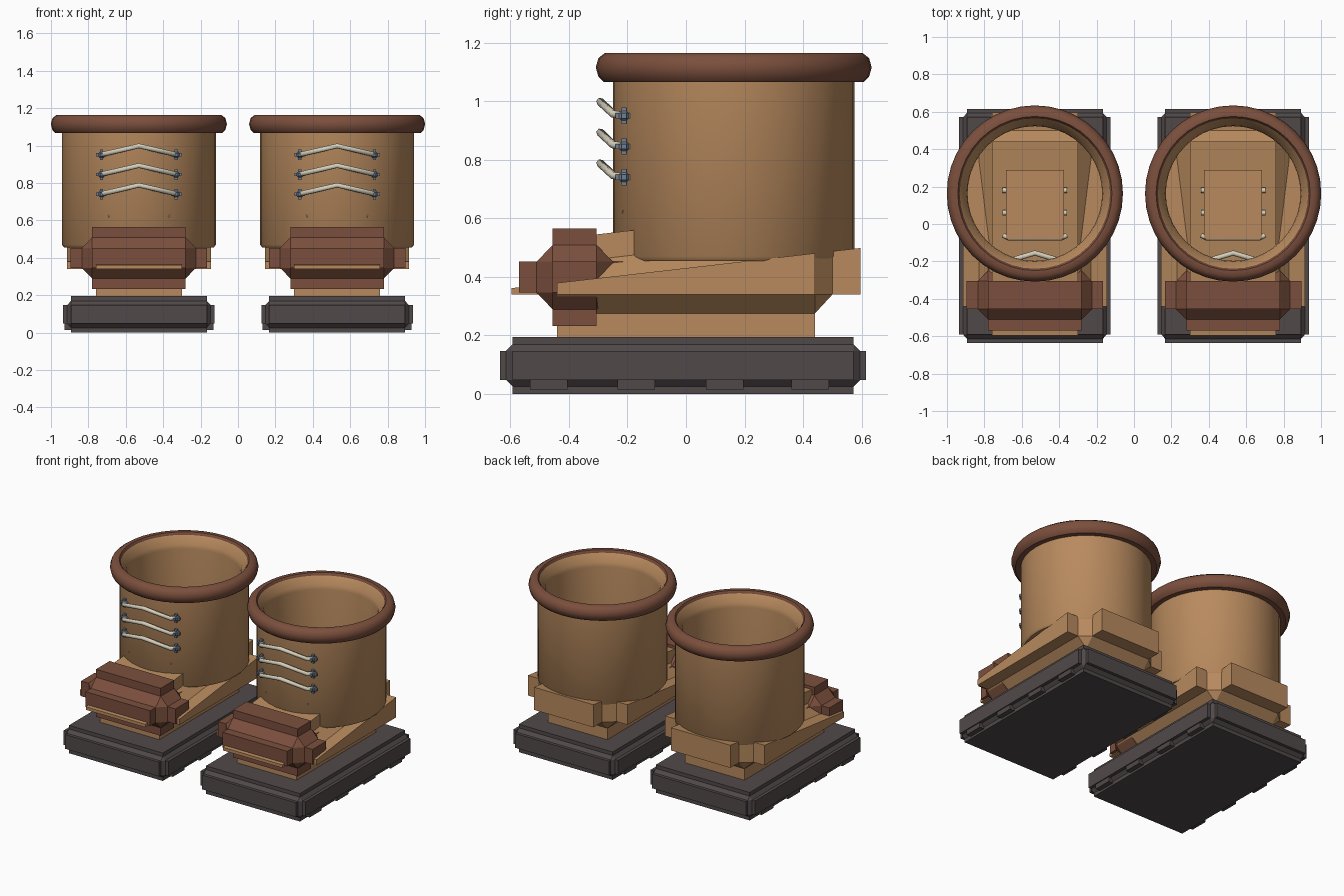
import bpy, bmesh, math
from mathutils import Vector

if "Cube" in bpy.data.objects:
    bpy.data.objects.remove(bpy.data.objects["Cube"])


def srgb(r, g, b):
    lin = lambda c: c / 12.92 if c <= 0.04045 else ((c + 0.055) / 1.055) ** 2.4
    return (lin(r / 255), lin(g / 255), lin(b / 255), 1)


def material(name, rgb):
    m = bpy.data.materials.new(name)
    m.diffuse_color = srgb(*rgb)
    m.use_nodes = True
    m.node_tree.nodes["Principled BSDF"].inputs["Base Color"].default_value = m.diffuse_color
    return m


TAN = material("tan_leather", (184, 138, 94))
BROWN = material("brown_leather", (123, 79, 61))
SOLE = material("dark_rubber", (81, 73, 74))
CREAM = material("cream_lace", (212, 206, 186))
STEEL = material("blue_steel", (112, 128, 146))


def finish(name, bm, mat, smooth=False):
    bmesh.ops.recalc_face_normals(bm, faces=bm.faces)
    me = bpy.data.meshes.new(name)
    bm.to_mesh(me)
    bm.free()
    ob = bpy.data.objects.new(name, me)
    bpy.context.collection.objects.link(ob)
    me.materials.append(mat)
    if smooth:
        bpy.ops.object.select_all(action='DESELECT')
        ob.select_set(True)
        bpy.context.view_layer.objects.active = ob
        bpy.ops.object.shade_smooth_by_angle(angle=math.radians(40))
    return ob


def add_box(bm, lo, hi):
    r = bmesh.ops.create_cube(bm, size=1)
    for v in r["verts"]:
        v.co = Vector([lo[i] + (v.co[i] + 0.5) * (hi[i] - lo[i]) for i in range(3)])


def add_padded(bm, c, inner, core, ext):
    """Bevelled block with a raised pad on each of its six sides."""
    pts = []
    for axis in range(3):
        for n in range(8):
            h = list(inner)
            h[axis] = core[axis]
            s = [1 if n >> k & 1 else -1 for k in range(3)]
            pts.append(bm.verts.new([c[i] + s[i] * h[i] for i in range(3)]))
    bmesh.ops.convex_hull(bm, input=pts)
    for axis in range(3):
        for s in (-1, 1):
            lo = [c[i] - inner[i] for i in range(3)]
            hi = [c[i] + inner[i] for i in range(3)]
            lo[axis], hi[axis] = sorted((c[axis] + s * core[axis], c[axis] + s * ext[axis]))
            add_box(bm, lo, hi)


def revolve(name, profile, cx, cy, mat, closed, steps=40):
    bm = bmesh.new()
    vs = [bm.verts.new((r, 0, z)) for r, z in profile]
    es = [bm.edges.new((a, b)) for a, b in zip(vs, vs[1:])]
    if closed:
        es.append(bm.edges.new((vs[-1], vs[0])))
    bmesh.ops.spin(bm, geom=vs + es, cent=(0, 0, 0), axis=(0, 0, 1),
                   angle=2 * math.pi, steps=steps)
    bmesh.ops.remove_doubles(bm, verts=bm.verts, dist=1e-4)
    bmesh.ops.translate(bm, verts=bm.verts, vec=(cx, cy, 0))
    return finish(name, bm, mat, True)


def lace(name, pts, cx):
    cu = bpy.data.curves.new(name, 'CURVE')
    cu.dimensions = '3D'
    cu.bevel_depth = 0.014
    cu.bevel_resolution = 1
    cu.use_fill_caps = True
    sp = cu.splines.new('POLY')
    sp.points.add(len(pts) - 1)
    for p, (x, y, z) in zip(sp.points, pts):
        p.co = (x + cx, y, z, 1)
    cu.materials.append(CREAM)
    bpy.context.collection.objects.link(bpy.data.objects.new(name, cu))


def boot(side, cx):
    # Sole with side treads
    bm = bmesh.new()
    add_padded(bm, (cx, -0.01, 0.0975), (0.363, 0.582, 0.05),
               (0.383, 0.604, 0.072), (0.405, 0.625, 0.0975))
    for y in (-0.468, -0.17, 0.132, 0.425):
        for s in (-1, 1):
            x0, x1 = sorted((cx + s * 0.35, cx + s * 0.398))
            add_box(bm, (x0, y - 0.064, 0.015), (x1, y + 0.064, 0.055))
    finish(side + "_sole", bm, SOLE)

    # Foot, its upper half sloping up towards the heel
    bm = bmesh.new()
    add_padded(bm, (cx, 0, 0.385), (0.23, 0.44, 0.045),
               (0.30, 0.50, 0.11), (0.385, 0.595, 0.195))
    for v in bm.verts:
        if v.co.z > 0.4:
            v.co.z += 0.115 * v.co.y
        elif v.co.z < 0.2:
            v.co.z = 0.19
    finish(side + "_foot", bm, TAN)

    # Toe cap
    bm = bmesh.new()
    add_padded(bm, (cx, -0.38, 0.399), (0.25, 0.075, 0.053),
               (0.305, 0.13, 0.11), (0.365, 0.19, 0.166))
    finish(side + "_toe_cap", bm, BROWN)

    # Tongue inside the shaft
    bm = bmesh.new()
    add_box(bm, (cx - 0.155, -0.08, 0.52), (cx + 0.155, 0.29, 0.66))
    finish(side + "_tongue", bm, TAN)

    # Hollow shaft and rolled rim
    revolve(side + "_shaft", [(0, 0.455), (0.40, 0.455), (0.412, 0.47), (0.412, 1.15),
                              (0.405, 1.152), (0.365, 1.10), (0.36, 1.07),
                              (0.36, 0.47), (0, 0.47)], cx, 0.163, TAN, False)
    revolve(side + "_rim", [(0.405, 1.066), (0.445, 1.066), (0.462, 1.083), (0.471, 1.115),
                            (0.462, 1.147), (0.44, 1.164), (0.412, 1.164), (0.402, 1.15)],
            cx, 0.163, BROWN, True)

    # Front laces with cross-shaped studs
    for i in range(3):
        z = 0.95 - i * 0.105
        lace(f"{side}_lace_{i + 1}", [(-0.2, -0.205, z), (-0.18, -0.248, z + 0.006),
                                      (0, -0.293, z + 0.048),
                                      (0.18, -0.248, z + 0.006), (0.2, -0.205, z)], cx)
        bm = bmesh.new()
        for s in (-1, 1):
            add_padded(bm, (cx + s * 0.2, -0.212, z), (0.009,) * 3, (0.016,) * 3, (0.028,) * 3)
        finish(f"{side}_studs_{i + 1}", bm, STEEL)

    # Lower laces inside the shaft
    lace(side + "_inner_lace_1", [(-0.165, -0.205, 0.62), (0, -0.155, 0.665),
                                  (0.165, -0.205, 0.62)], cx)
    lace(side + "_inner_lace_2", [(-0.17, -0.06, 0.64), (-0.14, -0.075, 0.645),
                                  (0.14, -0.075, 0.645), (0.17, -0.06, 0.64)], cx)
    for i, y in enumerate((0.06, 0.18)):
        lace(f"{side}_inner_lace_{i + 3}", [(-0.172, y, 0.62), (0.172, y, 0.62)], cx)


boot("left", -0.53)
boot("right", 0.53)
